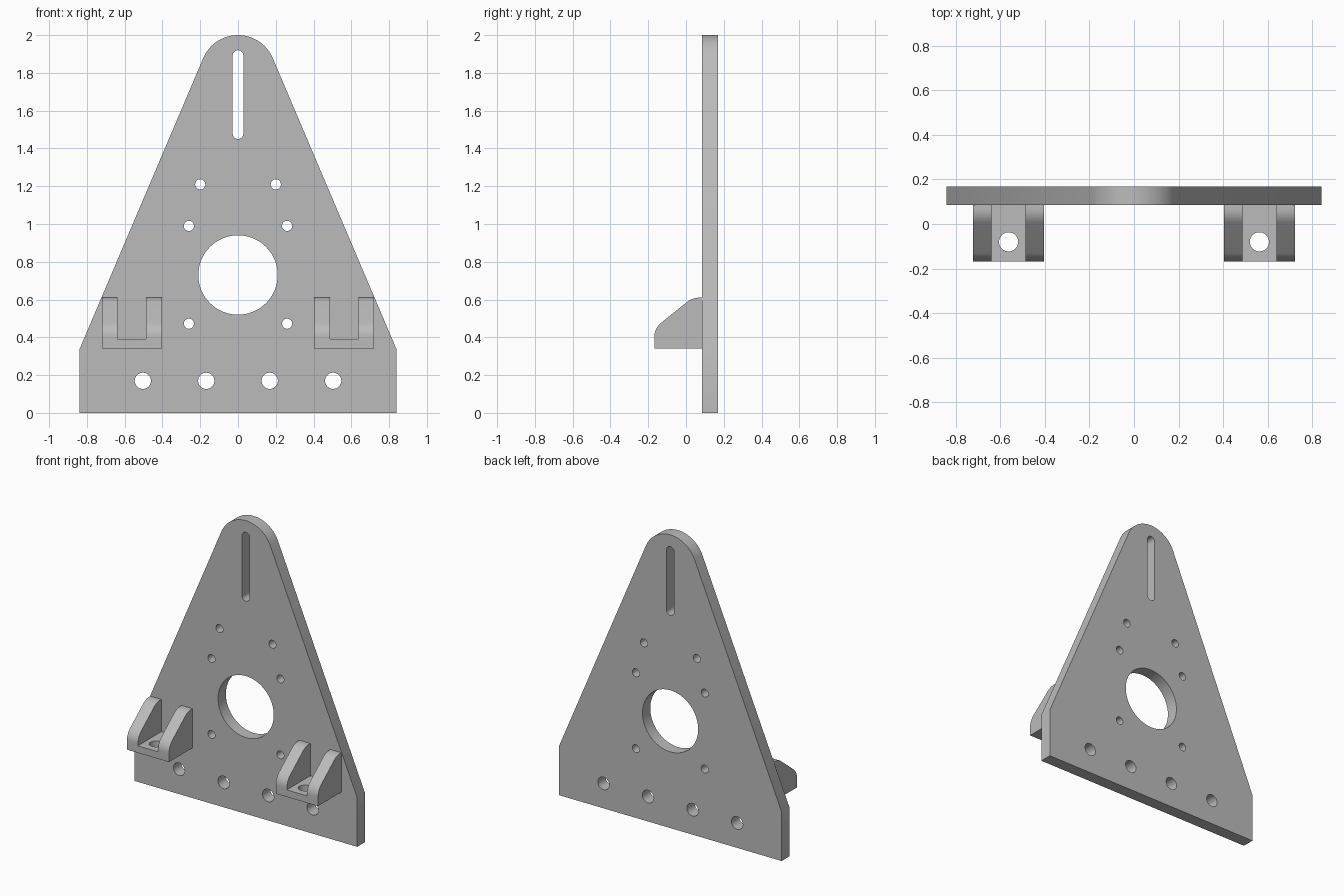
import bpy, bmesh
from math import sin, cos, pi, atan2, hypot, acos, tan
from mathutils import Matrix, Vector

if "Cube" in bpy.data.objects:
    bpy.data.objects.remove(bpy.data.objects["Cube"], do_unlink=True)

grey = bpy.data.materials.new("machined grey")
grey.use_nodes = True
grey.diffuse_color = (0.5, 0.5, 0.5, 1)
grey.node_tree.nodes["Principled BSDF"].inputs["Base Color"].default_value = (0.5, 0.5, 0.5, 1)

# Extrusion frames: columns are the profile's two axes and the depth axis
FACING_FRONT = Matrix(((1, 0, 0), (0, 0, -1), (0, 1, 0))).to_4x4()
FACING_SIDE = Matrix(((0, 0, 1), (1, 0, 0), (0, 1, 0))).to_4x4()
FACING_UP = Matrix.Identity(4)


def arc(x, y, r, start=0, end=2 * pi, n=48):
    return [(x + r * cos(start + (end - start) * i / n),
             y + r * sin(start + (end - start) * i / n)) for i in range(n + 1)]


def circle(x, y, r, n=48):
    return arc(x, y, r, n=n)[:-1]


def fillet(before, corner, after, r, n=10):
    """Points of a round corner of radius r."""
    c = Vector(corner)
    a, b = (Vector(before) - c).normalized(), (Vector(after) - c).normalized()
    half = a.angle(b) / 2
    centre = c + (a + b).normalized() * r / sin(half)
    p, q = c + a * r / tan(half) - centre, c + b * r / tan(half) - centre
    return [tuple(centre + p.lerp(q, i / n).normalized() * r) for i in range(n + 1)]


def extrude(name, outlines, depth, frame, location):
    """Solid from an outline and its holes, centred on its depth."""
    curve = bpy.data.curves.new(name, "CURVE")
    curve.dimensions, curve.fill_mode, curve.extrude = "2D", "BOTH", depth / 2
    for points in outlines:
        spline = curve.splines.new("POLY")
        spline.points.add(len(points) - 1)
        for point, (x, y) in zip(spline.points, points):
            point.co = (x, y, 0, 1)
        spline.use_cyclic_u = True
    temp = bpy.data.objects.new(name + " outline", curve)
    bpy.context.collection.objects.link(temp)
    bpy.context.view_layer.update()
    graph = bpy.context.evaluated_depsgraph_get()
    mesh = bpy.data.meshes.new_from_object(temp.evaluated_get(graph))
    bpy.data.objects.remove(temp, do_unlink=True)
    bm = bmesh.new()
    bm.from_mesh(mesh)
    bmesh.ops.remove_doubles(bm, verts=bm.verts, dist=1e-5)
    bmesh.ops.transform(bm, matrix=Matrix.Translation(location) @ frame, verts=bm.verts)
    bmesh.ops.recalc_face_normals(bm, faces=bm.faces)
    bm.to_mesh(mesh)
    bm.free()
    mesh.materials.clear()
    mesh.materials.append(grey)
    obj = bpy.data.objects.new(name, mesh)
    bpy.context.collection.objects.link(obj)
    return obj


def select(obj):
    bpy.ops.object.select_all(action="DESELECT")
    obj.select_set(True)
    bpy.context.view_layer.objects.active = obj


def cut(obj, cutter):
    cutter.hide_render = True
    mod = obj.modifiers.new("cut", "BOOLEAN")
    mod.operation, mod.solver, mod.object = "DIFFERENCE", "EXACT", cutter
    select(obj)
    bpy.ops.object.modifier_apply(modifier=mod.name)
    bpy.data.objects.remove(cutter, do_unlink=True)


def smooth(obj):
    select(obj)
    bpy.ops.object.shade_smooth_by_angle(angle=0.5)


# Back plate: straight foot, sides tangent to a round top
half_width, shoulder, top_r, top_z = 0.84, 0.335, 0.2, 1.8
dx, dz = half_width, shoulder - top_z
tangent = atan2(dz, dx) + acos(top_r / hypot(dx, dz))
outline = [(-half_width, 0), (half_width, 0), (half_width, shoulder)]
outline += arc(0, top_z, top_r, tangent, pi - tangent)
outline += [(-half_width, shoulder)]

# Plate openings: adjusting slot, large bore, screw holes and foot holes
slot_r = 0.028
slot = arc(0, 1.892, slot_r, 0, pi, 16) + arc(0, 1.478, slot_r, pi, 2 * pi, 16)
holes = [slot, circle(0, 0.73, 0.21, 72)]
for side in (-1, 1):
    for x, z in ((0.2, 1.21), (0.26, 0.99), (0.26, 0.472)):
        holes.append(circle(side * x, z, 0.027, 24))
    for x in (0.168, 0.504):
        holes.append(circle(side * x, 0.17, 0.043, 32))
smooth(extrude("back_plate", [outline] + holes, 0.084, FACING_FRONT, (0, 0.127, 0)))

# Clevis brackets: sloped cheeks joined by a drilled floor
front, back, floor, crest = -0.168, 0.086, 0.342, 0.61
low, high = (front, 0.448), (0.034, crest)
profile = [(back, floor), (front, floor)]
profile += fillet((front, floor), low, high, 0.1)
profile += fillet(low, high, (back, crest), 0.1)
profile += [(back, crest)]
for label, side in (("left", 1), ("right", -1)):
    x = side * 0.562
    bracket = extrude(label + "_bracket", [profile], 0.318, FACING_SIDE, (x, 0, 0))
    gap = [(front - 0.1, 0.39), (back + 0.1, 0.39), (back + 0.1, 0.8), (front - 0.1, 0.8)]
    cut(bracket, extrude("gap_cutter", [gap], 0.152, FACING_SIDE, (x, 0, 0)))
    pin = circle(0, 0, 0.043, 32)
    cut(bracket, extrude("hole_cutter", [pin], 0.2, FACING_UP, (x, -0.08, floor)))
    smooth(bracket)
